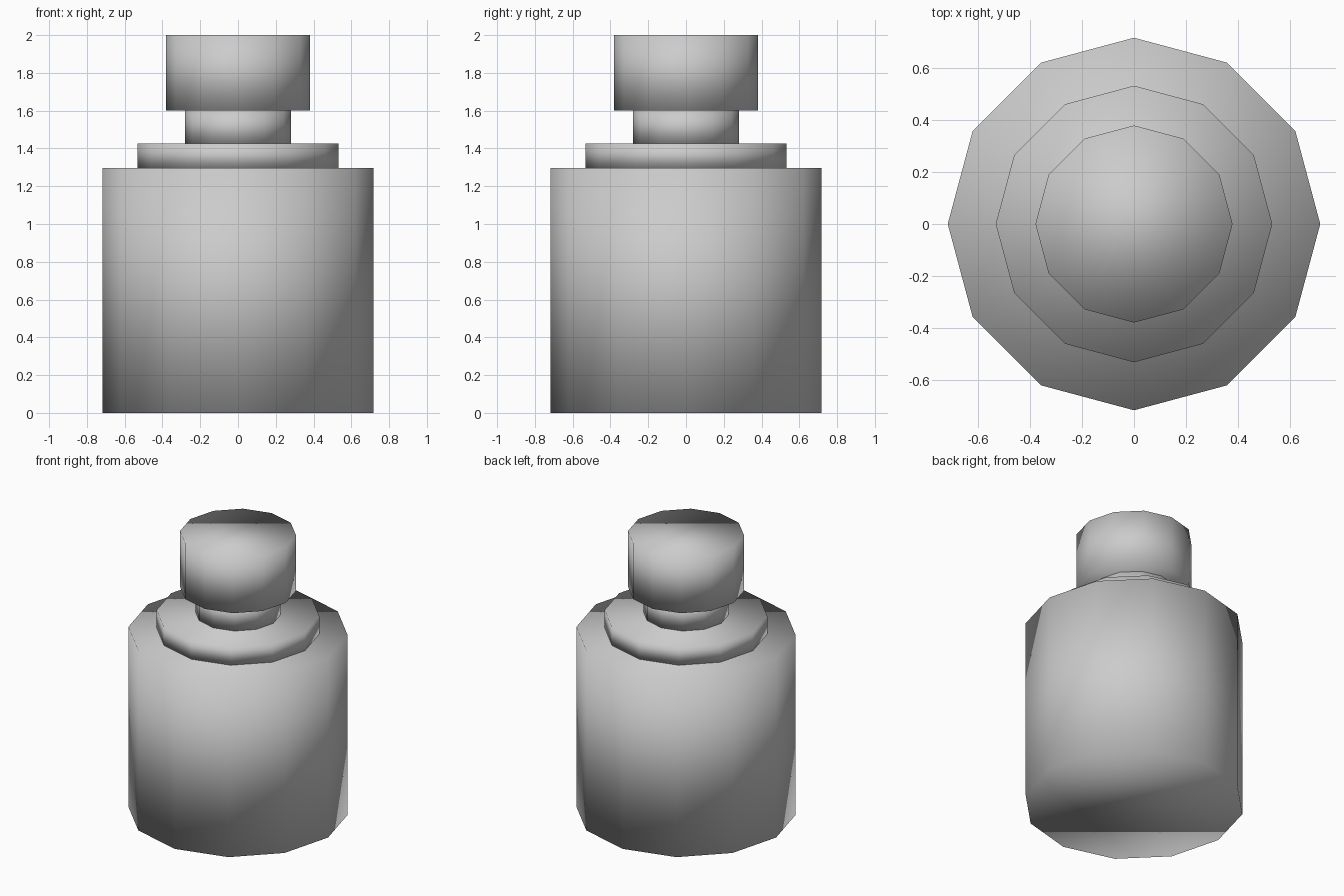
import bpy

if "Cube" in bpy.data.objects:
    bpy.data.objects.remove(bpy.data.objects["Cube"])

SIDES = 12


def add_drum(name, radius, z0, z1):
    """Smooth-shaded 12-sided cylinder between two heights."""
    bpy.ops.mesh.primitive_cylinder_add(
        vertices=SIDES, radius=radius, depth=z1 - z0,
        location=(0, 0, (z0 + z1) / 2))
    obj = bpy.context.object
    obj.name = name
    bpy.ops.object.shade_smooth()
    return obj


# Bottle, stacked from the bottom up
add_drum("bottle_body", 0.718, 0.0, 1.296)
add_drum("bottle_shoulder", 0.533, 1.296, 1.425)
add_drum("bottle_neck", 0.28, 1.425, 1.6)
add_drum("bottle_cap", 0.38, 1.6, 2.0)
